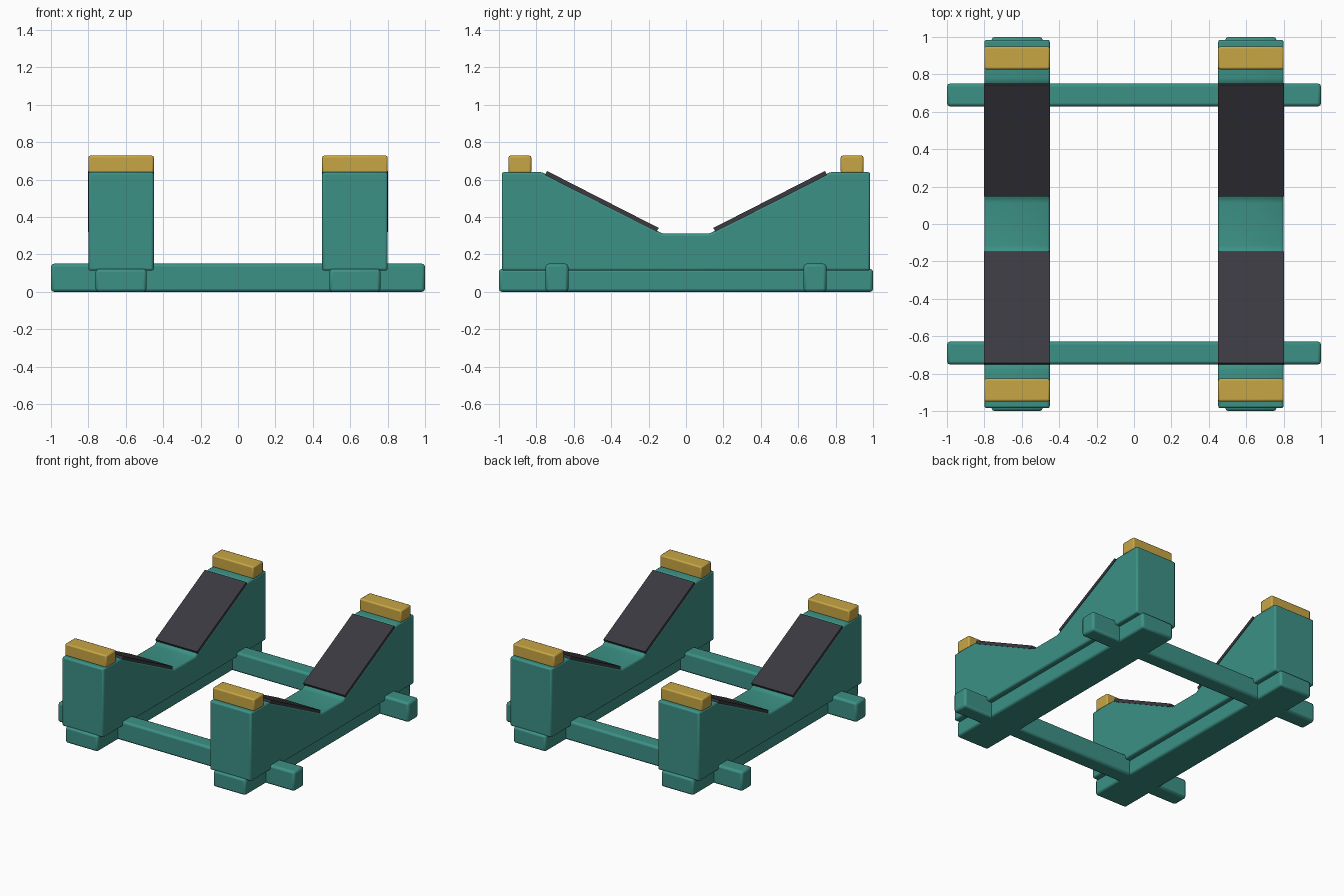
import bpy, bmesh, math

if "Cube" in bpy.data.objects:
    bpy.data.objects.remove(bpy.data.objects["Cube"])


def material(name, rgb):
    m = bpy.data.materials.new(name)
    m.diffuse_color = (*rgb, 1)
    m.use_nodes = True
    m.node_tree.nodes["Principled BSDF"].inputs["Base Color"].default_value = m.diffuse_color
    return m


TEAL = material("teal paint", (0.045, 0.283, 0.235))
GOLD = material("yellow stop", (0.578, 0.381, 0.058))
DARK = material("dark rubber", (0.042, 0.041, 0.050))


def finish(name, bm, mat, bevel):
    bmesh.ops.recalc_face_normals(bm, faces=bm.faces[:])
    me = bpy.data.meshes.new(name)
    bm.to_mesh(me)
    bm.free()
    me.materials.append(mat)
    ob = bpy.data.objects.new(name, me)
    bpy.context.collection.objects.link(ob)
    if bevel:
        mod = ob.modifiers.new("soft edges", 'BEVEL')
        mod.width = bevel
        mod.segments = 2
        mod.limit_method = 'ANGLE'
        mod.angle_limit = math.radians(20)
    bpy.context.view_layer.objects.active = ob
    ob.select_set(True)
    bpy.ops.object.shade_smooth_by_angle(angle=math.radians(30))
    ob.select_set(False)
    return ob


def box(name, center, size, mat, bevel=0.0, tilt=0.0):
    bm = bmesh.new()
    bmesh.ops.create_cube(bm, size=1)
    bmesh.ops.scale(bm, vec=size, verts=bm.verts)
    ob = finish(name, bm, mat, bevel)
    ob.location = center
    ob.rotation_euler.x = tilt
    return ob


def prism(name, x0, x1, profile, mat, bevel):
    bm = bmesh.new()
    face = bm.faces.new([bm.verts.new((x0, y, z)) for y, z in profile])
    ext = bmesh.ops.extrude_face_region(bm, geom=[face])
    moved = [v for v in ext["geom"] if isinstance(v, bmesh.types.BMVert)]
    bmesh.ops.translate(bm, vec=(x1 - x0, 0, 0), verts=moved)
    return finish(name, bm, mat, bevel)


# Saddle outline, half listed and mirrored
half = [(0.985, 0.113), (0.985, 0.64), (0.77, 0.64), (0.125, 0.311)]
outline = half + [(-y, z) for y, z in reversed(half)]
slope = math.atan(0.51)

for side, sx in (("left", -1), ("right", 1)):
    x = 0.625 * sx
    # Foot rail and V-shaped cradle
    box(f"{side}_foot_rail", (x, 0, 0.061), (0.272, 2.0, 0.122), TEAL, 0.015)
    prism(f"{side}_cradle", x - 0.175, x + 0.175, outline, TEAL, 0.012)
    for end, sy in (("front", -1), ("back", 1)):
        # Sloped rubber pad and end stop
        box(f"{side}_{end}_pad", (x, 0.45 * sy, 0.483), (0.352, 0.67, 0.024),
            DARK, 0.0, slope * sy)
        box(f"{side}_{end}_stop", (x, 0.888 * sy, 0.681), (0.35, 0.122, 0.094),
            GOLD, 0.01)

# Cross bars joining the two cradles
for end, sy in (("front", -1), ("back", 1)):
    box(f"{end}_cross_bar", (0, 0.69 * sy, 0.075), (2.0, 0.122, 0.15), TEAL, 0.016)
